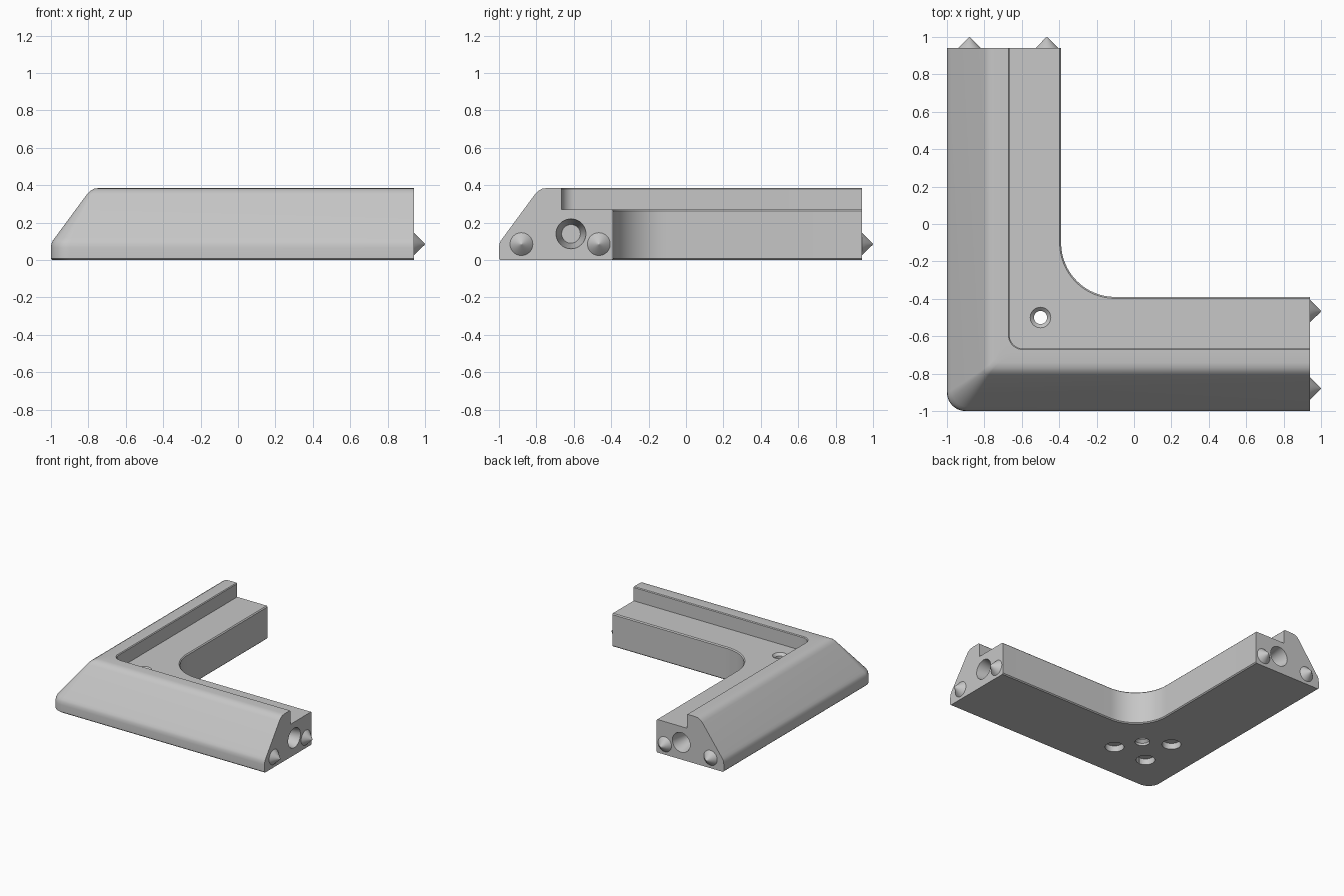
import bpy, bmesh, math
from mathutils import Matrix, Vector

cube = bpy.data.objects.get("Cube")
if cube:
    bpy.data.objects.remove(cube, do_unlink=True)

grey = bpy.data.materials.new("light grey plastic")
grey.use_nodes = True
colour = (0.57, 0.57, 0.57, 1)
grey.diffuse_color = colour
grey.node_tree.nodes["Principled BSDF"].inputs["Base Color"].default_value = colour

END = 0.94      # where both arms stop
STEPS = 16      # segments round the corner


def add_object(name, bm):
    bmesh.ops.recalc_face_normals(bm, faces=bm.faces[:])
    mesh = bpy.data.meshes.new(name)
    bm.to_mesh(mesh)
    bm.free()
    mesh.materials.append(grey)
    obj = bpy.data.objects.new(name, mesh)
    bpy.context.collection.objects.link(obj)
    return obj


def activate(obj):
    bpy.ops.object.select_all(action='DESELECT')
    obj.select_set(True)
    bpy.context.view_layer.objects.active = obj


def lathe(name, profile, base, axis, sides=40):
    """Turned solid: (radius, height) pairs along an axis from a base point."""
    bm = bmesh.new()
    place = Matrix.Translation(base) @ Vector(axis).to_track_quat('Z', 'Y').to_matrix().to_4x4()
    rings = []
    for r, h in profile:
        count = sides if r > 0 else 1
        rings.append([bm.verts.new(place @ Vector((r * math.cos(math.tau * i / sides),
                                                   r * math.sin(math.tau * i / sides), h)))
                      for i in range(count)])
    for a, b in zip(rings, rings[1:]):
        for i in range(sides):
            j = (i + 1) % sides
            if len(b) == 1:
                bm.faces.new((a[i], a[j], b[0]))
            else:
                bm.faces.new((a[i], a[j], b[j], b[i]))
    for ring in (rings[0], rings[-1]):
        if len(ring) > 1:
            bm.faces.new(ring)
    return add_object(name, bm)


# Frame cross-section: (distance in from outer edge, height, corner radius)
section = [
    (0.008, 0, 0.1), (0, 0.008, 0.1), (0, 0.065, 0.1),
    (0.003, 0.088, 0.098), (0.01, 0.104, 0.095), (0.022, 0.12, 0.09),
    (0.193, 0.352, 0.03), (0.208, 0.368, 0.026), (0.23, 0.381, 0.022), (0.258, 0.385, 0.02),
    (0.329, 0.385, 0.076), (0.335, 0.379, 0.07), (0.335, 0.27, 0.07),
    (0.602, 0.27, 0.298), (0.61, 0.262, 0.29),
    (0.61, 0.008, 0.29), (0.602, 0, 0.298),
]

# Sweep the section along one arm, round the corner and along the other
bm = bmesh.new()
stations = [[bm.verts.new((END, d - 1, z)) for d, z, r in section]]
for k in range(STEPS + 1):
    angle = math.radians(270 - 90 * k / STEPS)
    stations.append([bm.verts.new((d - 1 + r + r * math.cos(angle),
                                   d - 1 + r + r * math.sin(angle), z))
                     for d, z, r in section])
stations.append([bm.verts.new((d - 1, END, z)) for d, z, r in section])
for a, b in zip(stations, stations[1:]):
    for i in range(len(section)):
        j = (i + 1) % len(section)
        bm.faces.new((a[i], a[j], b[j], b[i]))
bm.faces.new(stations[0])
bm.faces.new(stations[-1])
frame = add_object("corner_frame", bm)

# Holes: screw hole through the corner, round recesses below, tapered end sockets
cutters = [lathe("screw_hole_cutter",
                 [(0.055, -0.02), (0.055, 0.02), (0.035, 0.04), (0.035, 0.25),
                  (0.055, 0.27), (0.055, 0.3)], (-0.5, -0.5, 0), (0, 0, 1))]
for x, y in ((-0.69, -0.69), (-0.39, -0.69), (-0.69, -0.39)):
    cutters.append(lathe("recess_cutter", [(0.07, -0.02), (0.07, 0.05)], (x, y, 0), (0, 0, 1)))
socket = [(0.08, -0.02), (0.08, 0), (0.05, 0.15)]
cutters.append(lathe("socket_cutter", socket, (END, -0.615, 0.14), (-1, 0, 0)))
cutters.append(lathe("socket_cutter", socket, (-0.615, END, 0.14), (0, -1, 0)))

activate(frame)
for cutter in cutters:
    cutter.hide_render = True
    mod = frame.modifiers.new("hole", 'BOOLEAN')
    mod.operation = 'DIFFERENCE'
    mod.solver = 'EXACT'
    mod.object = cutter
    bpy.ops.object.modifier_apply(modifier=mod.name)
for cutter in cutters:
    bpy.data.objects.remove(cutter, do_unlink=True)

# Pointed locating pegs on both ends
pegs = []
cone = [(0.061, 0), (0.004, 0.058), (0, 0.06)]
for label, offset in (("outer", -0.88), ("inner", -0.466)):
    pegs.append(lathe("right_arm_" + label + "_peg", cone, (END, offset, 0.085), (1, 0, 0)))
    pegs.append(lathe("back_arm_" + label + "_peg", cone, (offset, END, 0.085), (0, 1, 0)))

for obj in [frame] + pegs:
    activate(obj)
    bpy.ops.object.shade_smooth_by_angle(angle=math.radians(30))
